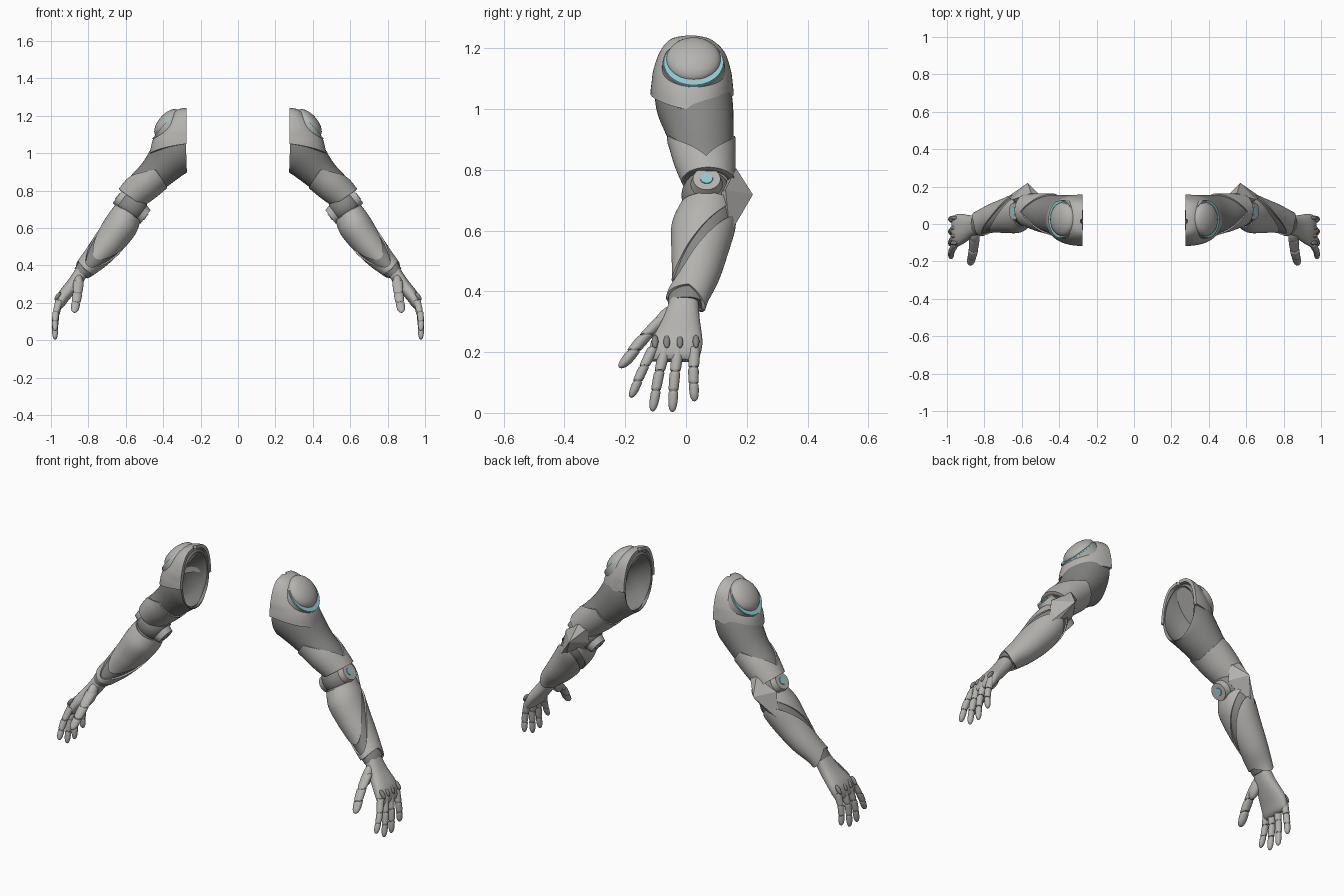
import bpy, bmesh
from math import sin, cos, radians, pi
from mathutils import Vector, Matrix

if "Cube" in bpy.data.objects:
    bpy.data.objects.remove(bpy.data.objects["Cube"])


def material(name, rgb):
    m = bpy.data.materials.new(name)
    m.use_nodes = True
    m.diffuse_color = (*rgb, 1)
    m.node_tree.nodes["Principled BSDF"].inputs["Base Color"].default_value = (*rgb, 1)
    return m


LIGHT = material("light grey", (0.46, 0.45, 0.43))
DARK = material("dark grey", (0.24, 0.24, 0.235))
TEAL = material("teal", (0.27, 0.60, 0.63))


def finish(name, bm, mat, thick=0, angle=40):
    """Turn a bmesh into a mirrored, smooth-shaded object."""
    me = bpy.data.meshes.new(name)
    bm.to_mesh(me)
    bm.free()
    me.materials.append(mat)
    ob = bpy.data.objects.new(name, me)
    bpy.context.collection.objects.link(ob)
    bpy.ops.object.select_all(action="DESELECT")
    ob.select_set(True)
    bpy.context.view_layer.objects.active = ob
    if thick:
        s = ob.modifiers.new("thickness", "SOLIDIFY")
        s.thickness, s.offset = thick, -1
        bpy.ops.object.modifier_apply(modifier=s.name)
    bpy.ops.object.shade_smooth_by_angle(angle=radians(angle))
    ob.modifiers.new("other_side", "MIRROR").use_mirror_merge = False
    return ob


def spline(rows, t):
    """Catmull-Rom blend of section rows."""
    n = len(rows) - 1
    i = min(max(int(t), 0), n - 1)
    f = t - i
    p = [rows[min(max(k, 0), n)] for k in range(i - 1, i + 3)]
    return [b + f * ((c - a) + f * ((2 * a - 5 * b + 4 * c - d) + f * (3 * b - a - 3 * c + d))
                     ) / 2 if 0 < f < 1 else (c if f >= 1 else b)
            for a, b, c, d in zip(*p)]


def loft(name, rows, mat, start=None, end=None, arc=(-180, 180), lift=0, thick=0,
         cap=False, power=2, steps=24, sides=64):
    """Skin over rows of (x, y, z, tilt, half depth, half width), trimmed by angle rules."""
    start = start or (lambda q: 0)
    end = end or (lambda q: len(rows) - 1)
    bm = bmesh.new()
    grid = []
    for i in range(steps + 1):
        ring = []
        for j in range(sides + 1):
            q = arc[0] + (arc[1] - arc[0]) * j / sides
            a0, a1 = start(q), end(q)
            x, y, z, tilt, dy, dv = spline(rows, a0 + (a1 - a0) * i / steps)
            c, s = cos(radians(q)), sin(radians(q))
            c = abs(c) ** (2 / power) * (1 if c > 0 else -1)
            s = abs(s) ** (2 / power) * (1 if s > 0 else -1)
            v = Vector((cos(radians(tilt)), 0, sin(radians(tilt))))
            ring.append(bm.verts.new(Vector((x, y + (dy + lift) * s, z)) + v * (dv + lift) * c))
        grid.append(ring)
    for r0, r1 in zip(grid, grid[1:]):
        for j in range(sides):
            bm.faces.new((r0[j], r1[j], r1[j + 1], r0[j + 1]))
    bmesh.ops.remove_doubles(bm, verts=bm.verts, dist=1e-5)
    if cap:
        bmesh.ops.holes_fill(bm, edges=[e for e in bm.edges if e.is_boundary])
        bmesh.ops.recalc_face_normals(bm, faces=bm.faces)
    return finish(name, bm, mat, thick)


def frame(pos, normal):
    return Matrix.Translation(pos) @ Vector(normal).to_track_quat("Z", "Y").to_matrix().to_4x4()


def ball(name, pos, normal, size, mat):
    bm = bmesh.new()
    bmesh.ops.create_uvsphere(bm, u_segments=40, v_segments=20, radius=1,
                              matrix=frame(pos, normal) @ Matrix.Diagonal((*size, 1)))
    finish(name, bm, mat)


def disc(name, pos, normal, r0, r1, depth, mat):
    bm = bmesh.new()
    bmesh.ops.create_cone(bm, cap_ends=True, segments=48, radius1=r0, radius2=r1,
                          depth=depth, matrix=frame(pos, normal))
    finish(name, bm, mat)


# Shoulder shell, open on the body side
shell = [(.275, .015, 1.242, 0, .012, .012), (.275, .015, 1.23, 0, .065, .055),
         (.275, .02, 1.19, 0, .105, .1), (.275, .02, 1.13, 0, .127, .145),
         (.275, .02, 1.09, 0, .133, .172), (.275, .02, 1.05, 0, .137, .187),
         (.275, .022, .99, 0, .139, .198)]
loft("shoulder_shell", shell, LIGHT, arc=(-90, 90), thick=.018, power=2.3,
     end=lambda q: 5 + .85 * (1 - abs(q) / 90))

# Shoulder boss: socket, teal ring and dome
out = Vector((.76, 0, .65))
up = Vector((-.65, 0, .76))
boss = Vector((.39, .025, 1.15))
disc("shoulder_socket", boss - out * .025, out, .106, .102, .05, LIGHT)
disc("shoulder_ring", boss + out * .002, out, .1, .098, .006, TEAL)
ball("shoulder_dome", boss + up * .015, out, (.09, .09, .045), LIGHT)

# Upper arm: dark sleeve and pointed lower cuff
upper = [(.279, .02, 1.06, 88, .124, .158), (.345, .03, 1.005, 62, .125, .13),
         (.43, .05, .9, 43, .106, .095), (.51, .062, .822, 40, .094, .085),
         (.572, .073, .762, 35, .08, .074)]
loft("upper_arm_sleeve", upper, DARK, thick=.015)
loft("upper_arm_cuff", upper, LIGHT, lift=.007, thick=.012,
     start=lambda q: 2 + 1.4 * max(0, 1 - abs(q) / 80) + .3 * max(0, abs(q) - 80) / 100)

# Elbow joint and its caps
hinge = Vector((.8, 0, .6))
elbow = Vector((.568, .068, .715))
ball("elbow_ball", elbow, hinge, (.083, .083, .08), DARK)
for side, label in ((1, "outer"), (-1, "inner")):
    n = hinge * side
    disc(label + "_elbow_cap", elbow + n * .07, n, .056, .045, .045, LIGHT)
    disc(label + "_elbow_light", elbow + n * .0935, n, .021, .02, .005, TEAL)

# Pointed elbow guard
bm = bmesh.new()
for p in ((.50, .15, .79), (.55, .165, .805), (.505, .13, .70), (.65, .13, .735),
          (.675, .145, .59), (.64, .145, .59), (.568, .22, .718), (.58, .08, .70)):
    bm.verts.new(p)
bmesh.ops.convex_hull(bm, input=bm.verts)
finish("elbow_guard", bm, LIGHT, angle=15)

# Forearm: dark core with two light plates divided by a diagonal band
fore = [(.585, .07, .69, 32, .078, .07), (.622, .058, .62, 33, .098, .083),
        (.685, .045, .53, 35, .086, .076), (.76, .03, .44, 36, .07, .062),
        (.828, .003, .37, 36, .062, .046), (.865, 0, .31, 36, .046, .036)]
band = lambda q: 1.9 - 1.4 * sin(radians(q))
loft("forearm_core", fore, DARK, end=lambda q: 4.2, cap=True)
loft("forearm_front_plate", fore, LIGHT, lift=.007, thick=.012,
     start=lambda q: .15, end=lambda q: band(q) - .28)
loft("forearm_back_plate", fore, LIGHT, lift=.008, thick=.012,
     start=lambda q: band(q) + .28,
     end=lambda q: 3.85 + .55 * max(0, sin(radians(q))) - .15 * max(0, cos(radians(q))))

# Palm
palm = [(.83, -.005, .375, 35, .046, .036), (.872, -.015, .31, 35, .06, .036),
        (.932, -.03, .235, 34, .084, .034), (.955, -.038, .19, 30, .084, .025),
        (.962, -.04, .172, 25, .074, .012)]
loft("palm", palm, LIGHT, cap=True, power=2.4)


def digit(name, base, mid, tip, r):
    """Three light segments over a dark core."""
    path = [Vector(base), Vector(mid), Vector(tip)]

    def row(t, k):
        p = path[0].lerp(path[1], t * 2) if t < .5 else path[1].lerp(path[2], t * 2 - 1)
        w = r * k * (1.05 - .25 * t)
        return (*p, 10, w, w)

    loft(name + "_core", [row(t, .8) for t in (0, .3, .6, .9)], DARK,
         cap=True, sides=20, steps=8)
    for i, (a, b) in enumerate(((0, .36), (.39, .66), (.69, 1))):
        spans = (0, .15, .6, .85, .96, 1) if b == 1 else (0, .15, .85, 1)
        sizes = (.92, 1, .95, .7, .4, .08) if b == 1 else (.92, 1, 1, .92)
        loft("%s_segment_%d" % (name, i + 1),
             [row(a + (b - a) * f, k) for f, k in zip(spans, sizes)], LIGHT,
             cap=True, sides=24, steps=15)


# Fingers with dark knuckles, then the thumb
fingers = {"index": (-.107, -.18, .05), "middle": (-.068, -.11, .005),
           "ring": (-.025, -.045, .003), "little": (.028, .028, .038)}
for label, (y0, y1, z1) in fingers.items():
    digit(label + "_finger", (.956, y0, .215), (.977, (y0 + y1) / 2 - .004, (.215 + z1) / 2),
          (.979, y1, z1), .0185)
    ball(label + "_knuckle", (.964, y0 + .005, .235), (.6, 0, -.8), (.011, .011, .026), DARK)
ball("thumb_base", (.852, -.072, .3), (.02, -.5, -.7), (.026, .03, .062), LIGHT)
digit("thumb", (.852, -.07, .315), (.86, -.15, .235), (.876, -.213, .147), .027)
